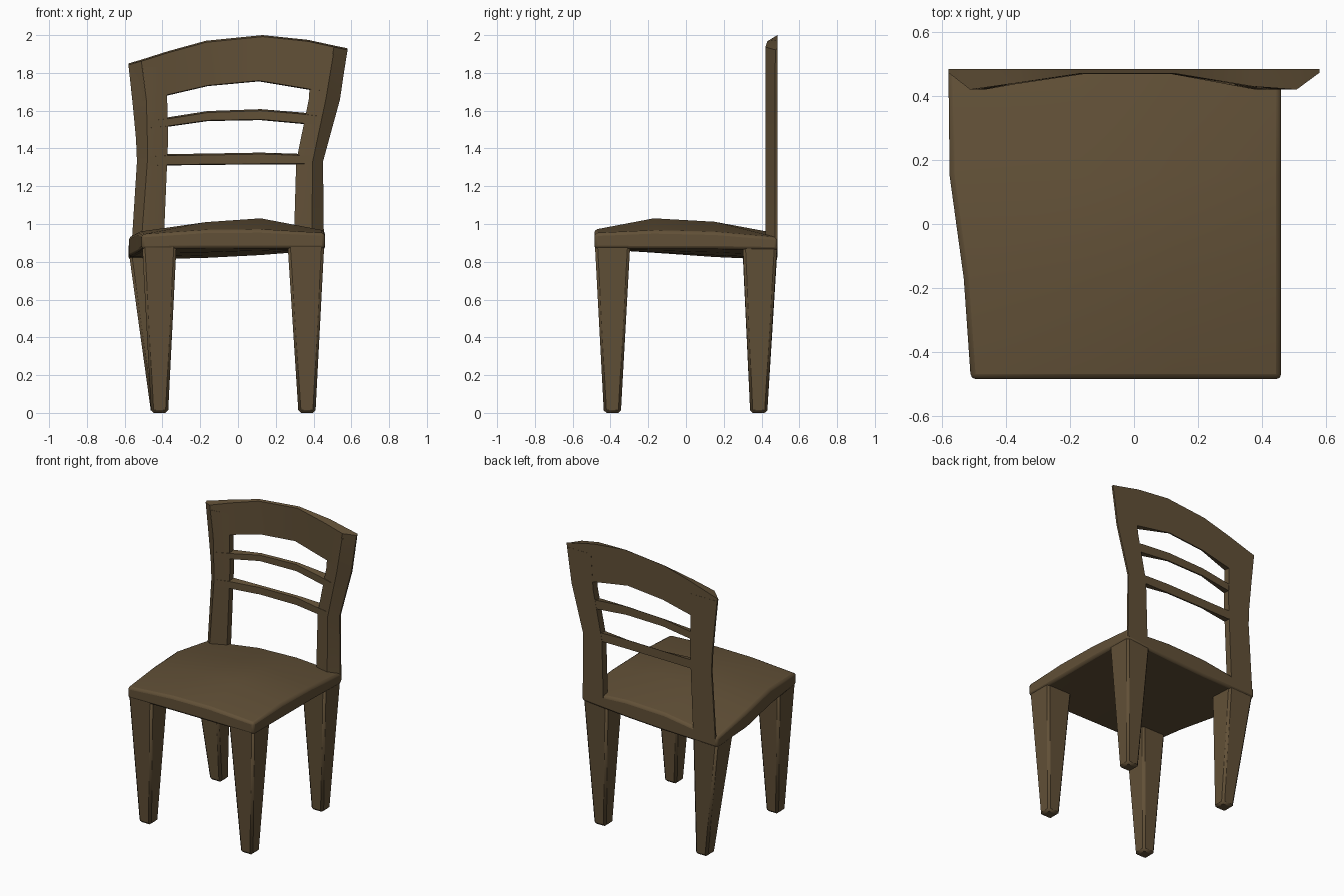
import bpy, bmesh, math

if "Cube" in bpy.data.objects:
    bpy.data.objects.remove(bpy.data.objects["Cube"])

wood = bpy.data.materials.new("dark brown wood")
wood.diffuse_color = (0.120, 0.080, 0.038, 1)
wood.use_nodes = True
wood.node_tree.nodes["Principled BSDF"].inputs["Base Color"].default_value = wood.diffuse_color


def finish(name, bm, bevel, segments=1, angle=25):
    """Turn a bmesh into a bevelled, coloured object."""
    bmesh.ops.recalc_face_normals(bm, faces=bm.faces)
    mesh = bpy.data.meshes.new(name)
    bm.to_mesh(mesh)
    bm.free()
    mesh.materials.append(wood)
    ob = bpy.data.objects.new(name, mesh)
    bpy.context.collection.objects.link(ob)
    if bevel:
        mod = ob.modifiers.new("soft edges", 'BEVEL')
        mod.width = bevel
        mod.segments = segments
        mod.limit_method = 'ANGLE'
        mod.angle_limit = math.radians(40)
    bpy.ops.object.select_all(action='DESELECT')
    ob.select_set(True)
    bpy.context.view_layer.objects.active = ob
    bpy.ops.object.shade_smooth_by_angle(angle=math.radians(angle))
    return ob


def loft(name, rings, bevel=0.0):
    """Skin a row of closed cross-sections and cap both ends."""
    bm = bmesh.new()
    vs = [[bm.verts.new(p) for p in ring] for ring in rings]
    n = len(vs[0])
    for a, b in zip(vs, vs[1:]):
        for i in range(n):
            j = (i + 1) % n
            bm.faces.new((a[i], a[j], b[j], b[i]))
    bm.faces.new(vs[0])
    bm.faces.new(vs[-1])
    return finish(name, bm, bevel)


# Legs: tapered square posts, (x0, x1, y0, y1) at floor and at seat
def leg(name, foot, top, z_top):
    def ring(r, z):
        x0, x1, y0, y1 = r
        return [(x0, y0, z), (x1, y0, z), (x1, y1, z), (x0, y1, z)]
    loft(name, [ring(foot, 0), ring(top, z_top)], 0.014)


leg("front_left_leg", (-.46, -.37, -.435, -.345), (-.508, -.325, -.483, -.295), .90)
leg("front_right_leg", (.32, .41, -.435, -.345), (.262, .457, -.483, -.295), .90)
leg("rear_left_leg", (-.46, -.37, .34, .43), (-.578, -.385, .30, .483), .85)
leg("rear_right_leg", (.32, .41, .34, .43), (.27, .457, .30, .483), .90)

# Seat: domed, slightly skewed cushion slab on a 4 x 4 grid
ys = (-.485, -.17, .15, .485)
left = (-.51, -.532, -.576, -.58)
top = ((.945, .968, .970, .952), (.958, 1.01, 1.03, .965),
       (.935, .995, 1.012, .958), (.88, .94, .95, .93))
under = ((.868, .87, .87, .87), (.848, .85, .86, .868),
         (.825, .835, .85, .868), (.81, .82, .835, .862))
bm = bmesh.new()


def seat_grid(heights):
    return [[bm.verts.new((x, ys[r], heights[r][c]))
             for c, x in enumerate((left[r], -.17, .12, .46))] for r in range(4)]


def border(g):
    return (g[0] + [g[r][3] for r in (1, 2, 3)] + g[3][2::-1]
            + [g[r][0] for r in (2, 1)])


upper, lower = seat_grid(top), seat_grid(under)
for g in (upper, lower):
    for r in range(3):
        for c in range(3):
            bm.faces.new((g[r][c], g[r][c + 1], g[r + 1][c + 1], g[r + 1][c]))
rim_a, rim_b = border(upper), border(lower)
for i in range(12):
    j = (i + 1) % 12
    bm.faces.new((rim_a[i], rim_a[j], rim_b[j], rim_b[i]))
finish("seat", bm, 0.016, 2, 30)

# Back posts: a flat back, a ridge in front and a hollow inner side
BACK = .485


def post(name, stations, y_inner):
    rings = []
    for z, outer, ridge, inner in stations:
        s = .012 if inner > ridge else -.012
        rings.append([(outer, BACK, z), (outer, .472, z), (ridge, .42, z),
                      (ridge + s, .42, z), (inner, y_inner, z), (inner, BACK, z)])
    loft(name, rings)


post("left_back_post", [(.86, -.565, -.515, -.395), (1.33, -.535, -.48, -.375),
                        (1.45, -.54, -.48, -.37), (1.66, -.56, -.485, -.375),
                        (1.83, -.578, -.505, -.375)], .44)
post("right_back_post", [(.88, .455, .39, .295), (1.33, .45, .395, .308),
                         (1.66, .54, .465, .375), (1.90, .575, .505, .39)], .435)


# Cross rails: stations of (x bottom, z bottom, x top, z top, y front)
def rail(name, stations):
    loft(name, [[(xb, BACK - .001, zb), (xt, BACK - .001, zt),
                 (xt, yf, zt - .008), (xb, yf, zb + .004)]
                for xb, zb, xt, zt, yf in stations])


rail("top_rail", [(-.557, 1.63, -.58, 1.85, .473), (-.485, 1.65, -.512, 1.87, .42),
                  (-.375, 1.68, -.37, 1.915, .44), (-.16, 1.73, -.17, 1.97, .47),
                  (.11, 1.755, .13, 2.0, .47), (.38, 1.71, .37, 1.975, .43),
                  (.465, 1.70, .508, 1.945, .42), (.54, 1.67, .58, 1.93, .473)])


def slat(name, pts):
    rail(name, [(x, zb, x, zt, yf) for x, zb, zt, yf in pts])


slat("upper_slat", [(-.465, 1.505, 1.555, .42), (-.37, 1.515, 1.565, .437),
                    (-.16, 1.545, 1.598, .468), (.12, 1.55, 1.608, .468),
                    (.34, 1.53, 1.59, .433), (.42, 1.52, 1.58, .42)])
slat("lower_slat", [(-.465, 1.305, 1.365, .42), (-.37, 1.31, 1.37, .437),
                    (-.16, 1.313, 1.373, .468), (.12, 1.315, 1.378, .468),
                    (.31, 1.315, 1.372, .433), (.385, 1.315, 1.37, .42)])
